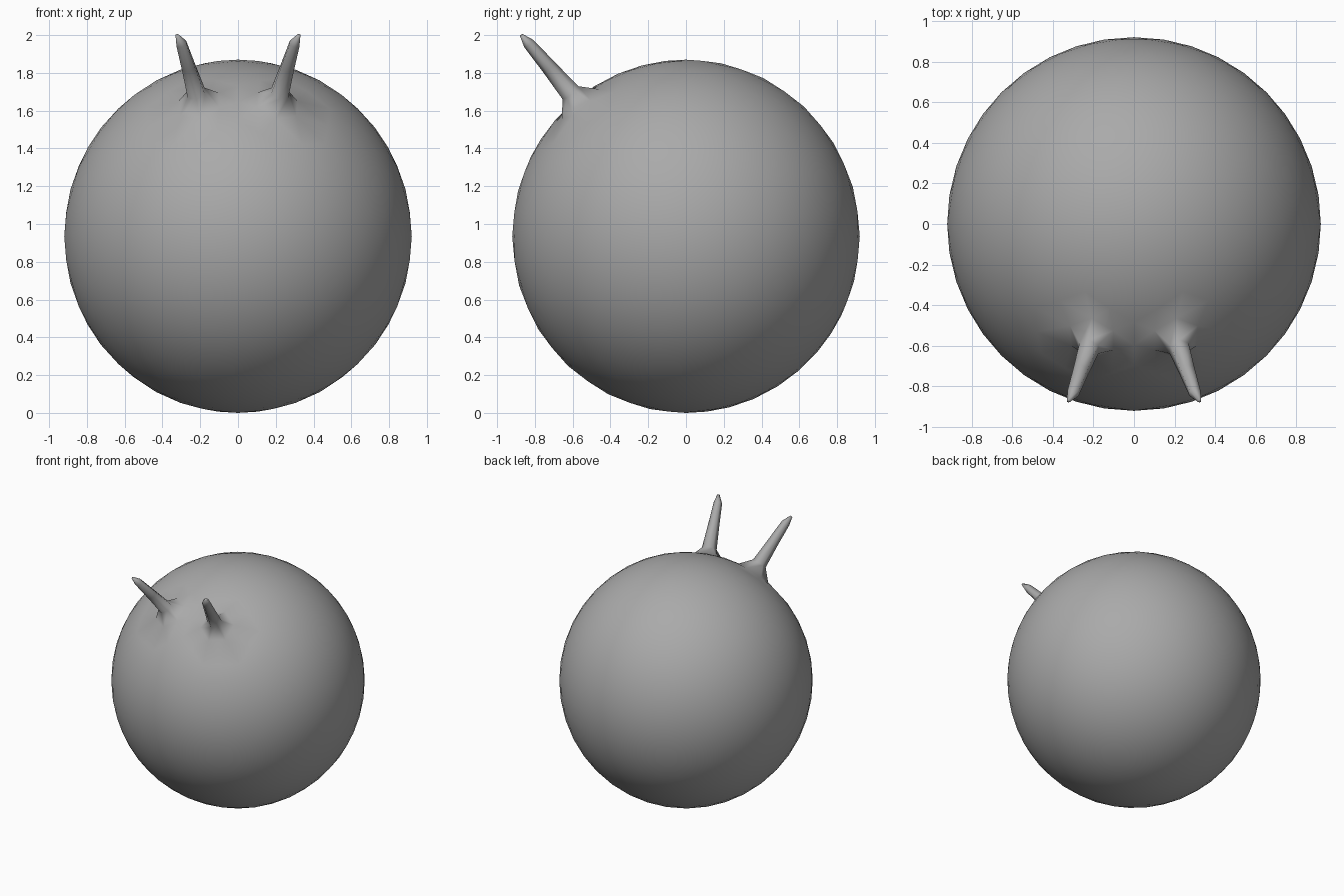
import bpy, bmesh, math
from mathutils import Vector, Matrix

if "Cube" in bpy.data.objects:
    bpy.data.objects.remove(bpy.data.objects["Cube"])

CENTRE = Vector((0, 0, 0.935))
RADII = Vector((0.92, 0.92, 0.935))

# Horn layout for the right side (mirrored for the left): centre, radius
ROOT = Vector((0.208, -0.572, 1.645))
STEPS = [
    (Vector((0.222, -0.612, 1.695)), 0.054),
    (Vector((0.262, -0.725, 1.83)), 0.041),
    (Vector((0.300, -0.832, 1.955)), 0.031),
    (Vector((0.323, -0.872, 2.0)), 0.009),
]


def on_ball(p):
    """Push a point radially onto the ball."""
    d = p - CENTRE
    return CENTRE + d / Vector([d[i] / RADII[i] for i in range(3)]).length


def grow_horn(bm, side):
    """Open the ball at the root and grow a tapered horn out of the hole."""
    flip = Vector((side, 1, 1))
    root = on_ball(ROOT * flip)
    axis = ((STEPS[2][0] - STEPS[0][0]) * flip).normalized()
    u = axis.cross(Vector((1, 0, 0))).normalized()
    w = axis.cross(u)

    def angle(p):
        return math.atan2((p - root).dot(w), (p - root).dot(u))

    # Flared root: the fan of faces around the nearest vertex becomes a hole
    hub = min(bm.verts, key=lambda v: (v.co - root).length)
    loop = [e.other_vert(hub) for e in hub.link_edges]
    for v in loop:
        v.co = on_ball(root + (v.co - hub.co) * 0.85)
    bmesh.ops.delete(bm, geom=[hub], context='VERTS')
    loop.sort(key=lambda v: angle(v.co))

    # Shaft rings up to the small blunt tip
    n = len(loop)
    start = angle(loop[0].co)
    for c, r in STEPS:
        ring = []
        for i in range(n):
            a = start + math.tau * i / n
            ring.append(bm.verts.new(c * flip + (u * math.cos(a) + w * math.sin(a)) * r))
        for i in range(n):
            j = (i + 1) % n
            bm.faces.new((loop[i], loop[j], ring[j], ring[i]))
        loop = ring
    bm.faces.new(loop)


# Ball body: triangulated sphere, slightly taller than wide, with two horns
bm = bmesh.new()
bmesh.ops.create_icosphere(bm, subdivisions=4, radius=1,
                           matrix=Matrix.Rotation(-math.pi / 2, 4, 'Z'))
for v in bm.verts:
    v.co = CENTRE + v.co * RADII
grow_horn(bm, 1)
grow_horn(bm, -1)
bmesh.ops.recalc_face_normals(bm, faces=bm.faces)
for f in bm.faces:
    f.smooth = True

mesh = bpy.data.meshes.new("horned_ball")
bm.to_mesh(mesh)
bm.free()
ball = bpy.data.objects.new("horned_ball", mesh)
bpy.context.collection.objects.link(ball)

# Darker grey surface
grey = bpy.data.materials.new("dark_grey")
grey.diffuse_color = (0.4, 0.4, 0.4, 1)
grey.use_nodes = True
grey.node_tree.nodes["Principled BSDF"].inputs["Base Color"].default_value = grey.diffuse_color
mesh.materials.append(grey)
